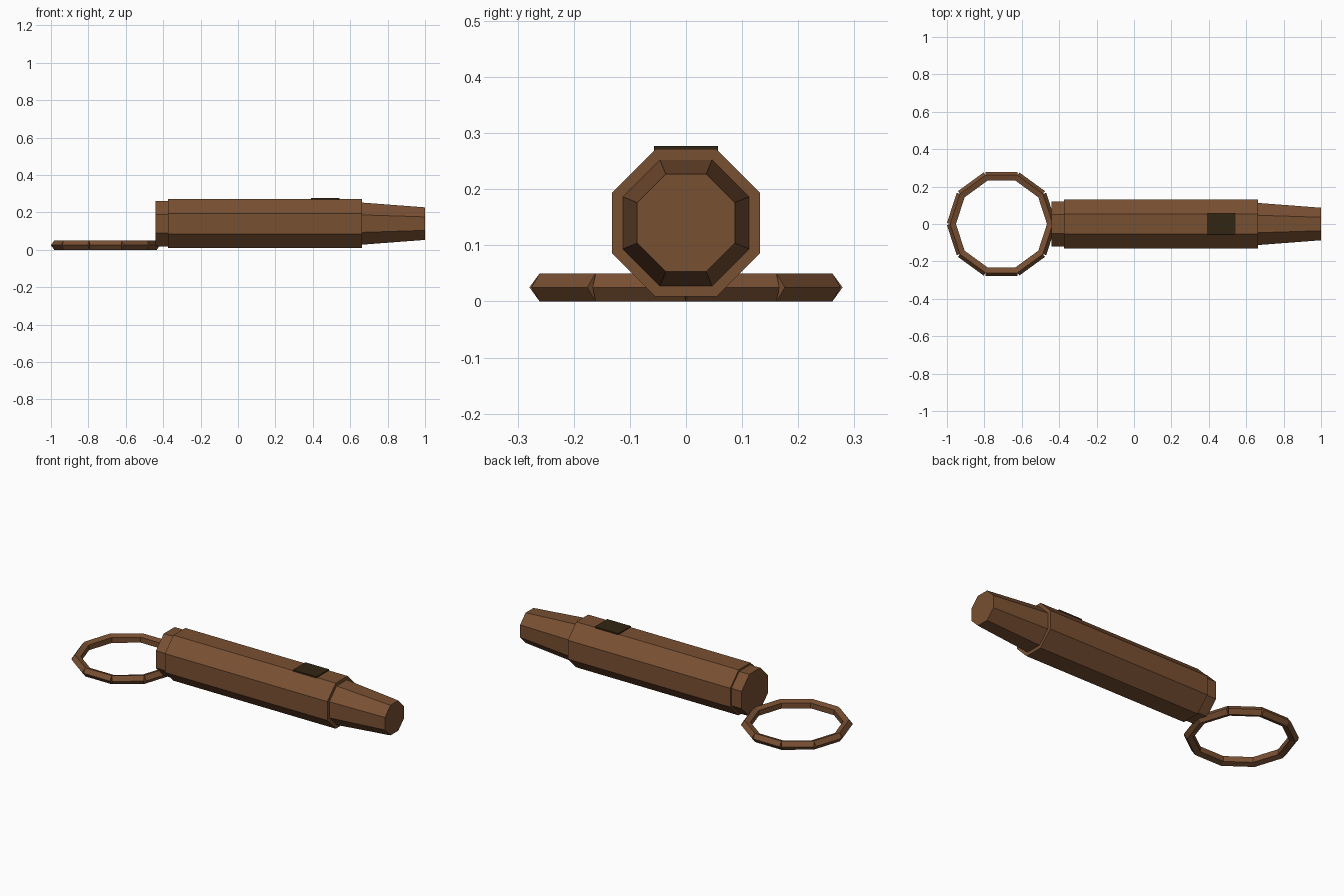
import bpy, bmesh
from math import cos, pi, radians
from mathutils import Matrix, Vector

cube = bpy.data.objects.get("Cube")
if cube:
    bpy.data.objects.remove(cube, do_unlink=True)


def material(name, rgb):
    mat = bpy.data.materials.new(name)
    mat.use_nodes = True
    colour = (*rgb, 1)
    mat.diffuse_color = colour
    node = next(n for n in mat.node_tree.nodes if n.type == 'BSDF_PRINCIPLED')
    node.inputs["Base Color"].default_value = colour
    return mat


brown = material("brown", (0.19, 0.08, 0.032))
dark = material("dark_olive", (0.031, 0.019, 0.007))


def finish(bm, name, mat):
    bmesh.ops.recalc_face_normals(bm, faces=bm.faces)
    mesh = bpy.data.meshes.new(name)
    bm.to_mesh(mesh)
    bm.free()
    mesh.materials.append(mat)
    obj = bpy.data.objects.new(name, mesh)
    bpy.context.collection.objects.link(obj)
    return obj


AXIS_Z = 0.14


def octagon_tube(name, x0, x1, flat0, flat1):
    """Capped octagonal frustum along x, sized by centre-to-flat distance."""
    bm = bmesh.new()
    k = cos(pi / 8)
    bmesh.ops.create_cone(bm, cap_ends=True, segments=8, radius1=flat0 / k,
                          radius2=flat1 / k, depth=x1 - x0)
    # Turn a flat side upward, then lay the tube along x
    if max(v.co.x for v in bm.verts) > max(flat0, flat1) * 1.03:
        bm.transform(Matrix.Rotation(pi / 8, 4, 'Z'))
    bm.transform(Matrix.Translation(((x0 + x1) / 2, 0, AXIS_Z))
                 @ Matrix.Rotation(pi / 2, 4, 'Y'))
    return finish(bm, name, brown)


# Handle: rear collar, main barrel, tapered nose
octagon_tube("rear_collar", -0.44, -0.375, 0.121, 0.121)
octagon_tube("barrel", -0.375, 0.663, 0.1315, 0.1315)
octagon_tube("tapered_nose", 0.663, 1.0, 0.1125, 0.087)

# Button plate on the top flat
bm = bmesh.new()
bmesh.ops.create_cube(bm, size=1)
bm.transform(Matrix.Translation((0.467, 0, 0.273))
             @ Matrix.Diagonal((0.152, 0.114, 0.008, 1)))
finish(bm, "button", dark)

# Key ring: ten straight pentagonal links, ridge facing outward
RING_X, LINKS, LINK_R, LENGTH = -0.7086, 10, 0.0263, 0.169
bm = bmesh.new()
for i in range(LINKS):
    turn = Matrix.Rotation(radians(18 + 36 * i), 4, 'Z')
    ends = []
    for side in (-0.5, 0.5):
        ends.append([bm.verts.new(
            Vector((RING_X, 0, 0.025)) + turn @ (
                Vector((0.2527, side * LENGTH, 0))
                + Matrix.Rotation(2 * pi * j / 5, 3, 'Y') @ Vector((LINK_R, 0, 0))))
            for j in range(5)])
    a, b = ends
    bm.faces.new(a)
    bm.faces.new(b[::-1])
    for j in range(5):
        n = (j + 1) % 5
        bm.faces.new((a[j], b[j], b[n], a[n]))
finish(bm, "key_ring", brown)
